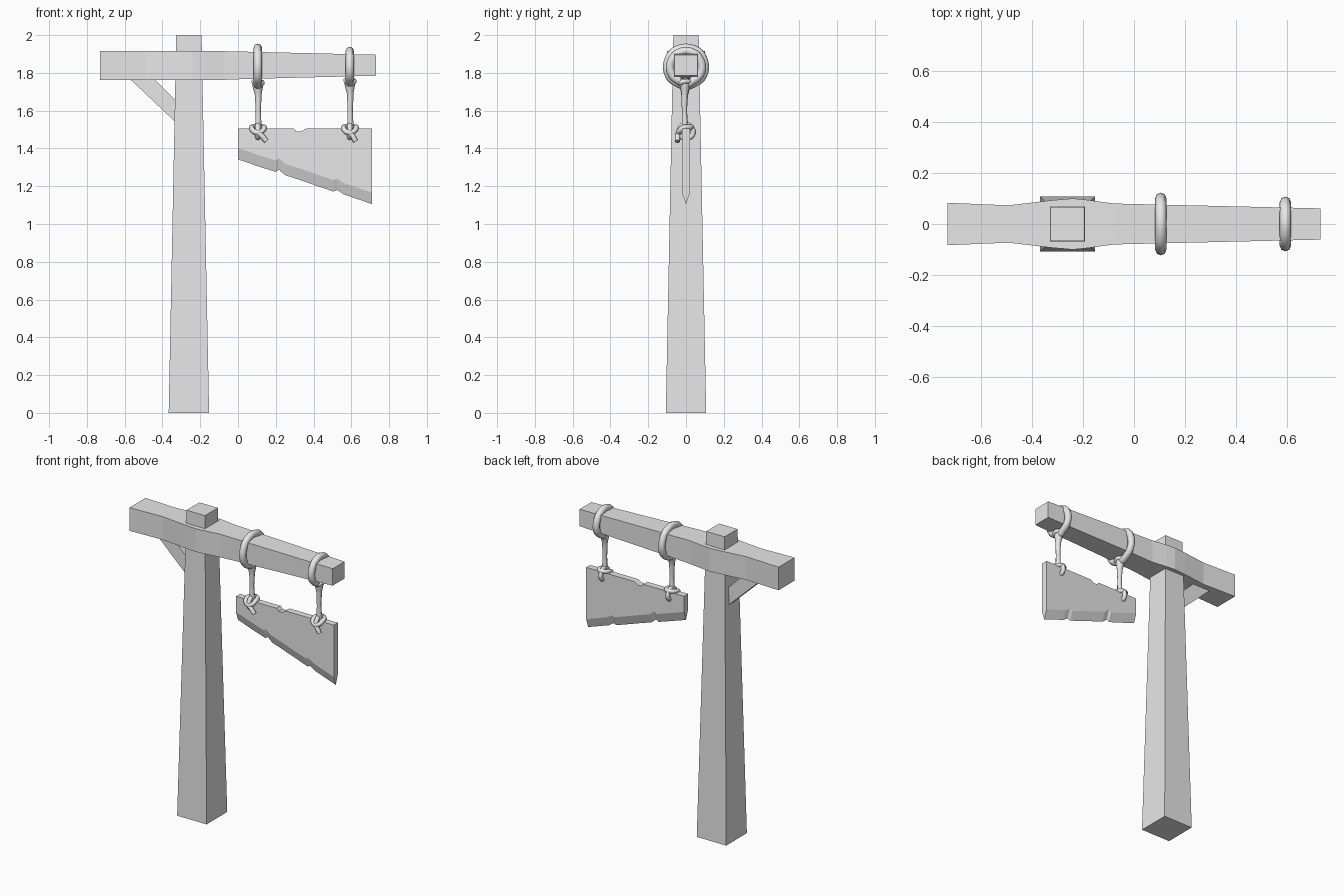
import bpy, bmesh, math
from mathutils import Vector

if "Cube" in bpy.data.objects:
    bpy.data.objects.remove(bpy.data.objects["Cube"])

grey = bpy.data.materials.new("weathered grey")
grey.diffuse_color = (0.8, 0.8, 0.8, 1)
grey.use_nodes = True
grey.node_tree.nodes["Principled BSDF"].inputs["Base Color"].default_value = grey.diffuse_color


def loft(name, rings):
    """Solid through a row of cross-sections with equal point counts."""
    bm = bmesh.new()
    rows = [[bm.verts.new(p) for p in ring] for ring in rings]
    n = len(rows[0])
    for a, b in zip(rows, rows[1:]):
        for i in range(n):
            j = (i + 1) % n
            bm.faces.new((a[i], a[j], b[j], b[i]))
    bm.faces.new(rows[0])
    bm.faces.new(rows[-1])
    bmesh.ops.recalc_face_normals(bm, faces=bm.faces)
    me = bpy.data.meshes.new(name)
    bm.to_mesh(me)
    bm.free()
    me.materials.append(grey)
    ob = bpy.data.objects.new(name, me)
    bpy.context.collection.objects.link(ob)
    return ob


def rope(name, points, radius, closed=False):
    """Smooth round tube; each point is (x, y, z) or (x, y, z, thickness)."""
    cu = bpy.data.curves.new(name, 'CURVE')
    cu.dimensions = '3D'
    cu.bevel_depth = radius
    cu.bevel_resolution = 2
    cu.resolution_u = 4
    cu.use_fill_caps = True
    sp = cu.splines.new('BEZIER')
    sp.bezier_points.add(len(points) - 1)
    for bp, p in zip(sp.bezier_points, points):
        bp.co = p[:3]
        bp.radius = p[3] if len(p) > 3 else 1
        bp.handle_left_type = bp.handle_right_type = 'AUTO'
    sp.use_cyclic_u = closed
    cu.materials.append(grey)
    ob = bpy.data.objects.new(name, cu)
    bpy.context.collection.objects.link(ob)
    bpy.ops.object.select_all(action='DESELECT')
    ob.select_set(True)
    bpy.context.view_layer.objects.active = ob
    bpy.ops.object.convert(target='MESH')
    bpy.ops.object.shade_smooth_by_angle(angle=math.radians(50))


# Tapered square post
loft("post", [[(-0.26 + sx * h, sy * h, z) for sx, sy in ((-1, -1), (1, -1), (1, 1), (-1, 1))]
              for z, h in ((0, 0.107), (2, 0.067))])

# Cross beam, swelling around the post: x, half width, bottom, top
stations = [(-0.73, 0.083, 1.763, 1.915), (-0.49, 0.073, 1.763, 1.915),
            (-0.32, 0.093, 1.763, 1.915), (-0.24, 0.1, 1.763, 1.915),
            (-0.18, 0.094, 1.763, 1.915), (-0.08, 0.08, 1.763, 1.915),
            (0.05, 0.077, 1.768, 1.912), (0.73, 0.061, 1.785, 1.896)]
loft("cross_beam", [[(x, -w, b), (x, w, b), (x, w, t), (x, -w, t)]
                    for x, w, b, t in stations])

# Diagonal brace under the short end of the beam
loft("brace", [[(x, y, z) for x, z in ((-0.58, 1.775), (-0.45, 1.775), (-0.31, 1.635), (-0.31, 1.52))]
               for y in (-0.035, 0.035)])

# Hanging board with chipped edges and a sharpened underside: x, bottom, top
board = [(0, 1.342, 1.505), (0.1, 1.308, 1.505), (0.2, 1.275, 1.505), (0.215, 1.288, 1.505),
         (0.25, 1.259, 1.505), (0.295, 1.244, 1.505), (0.31, 1.239, 1.489), (0.335, 1.231, 1.489),
         (0.36, 1.222, 1.505), (0.505, 1.172, 1.505), (0.525, 1.18, 1.505), (0.56, 1.157, 1.505),
         (0.71, 1.105, 1.505)]
loft("hanging_board", [[(x, -0.021, t), (x, -0.021, b + 0.06), (x, 0, b),
                        (x, 0.021, b + 0.06), (x, 0.021, t)] for x, b, t in board])

# Two ropes: position, loop half width, loop bottom and top, tail sideways reach
for side, x, w, lo, hi, tail in (("left", 0.105, 0.09, 1.742, 1.923, 0.045),
                                 ("right", 0.592, 0.077, 1.75, 1.909, 0.03)):
    # Loop around the beam
    c = 0.045
    rope(side + "_beam_loop",
         [(x, -w, lo + c), (x, -w, hi - c), (x, -w + c, hi), (x, w - c, hi),
          (x, w, hi - c), (x, w, lo + c), (x, w - c, lo + 0.005), (x, 0, lo - 0.01),
          (x, -w + c, lo + 0.005)], 0.022, True)
    # Bound knot beneath the beam, running into the hanging strand
    rope(side + "_strand",
         [(x, -0.005, lo + 0.02, 1.9), (x, -0.005, lo - 0.015, 1.7),
          (x + 0.002, -0.007, lo - 0.06, 1.1), (x + 0.002, -0.008, 1.6, 0.85),
          (x + 0.003, -0.005, 1.5, 1.1)], 0.016)
    rope(side + "_binding",
         [(x - 0.022, -0.01, lo + 0.012), (x, -0.032, lo - 0.005), (x + 0.024, -0.01, lo + 0.005),
          (x, 0.02, lo + 0.005)], 0.013, True)
    # Knot through the board with a short loose tail
    rope(side + "_board_loop",
         [(x, -0.034, 1.47), (x, -0.03, 1.51), (x, 0, 1.525), (x, 0.03, 1.51),
          (x, 0.034, 1.47), (x, 0, 1.455)], 0.014, True)
    rope(side + "_knot",
         [(x - 0.032, -0.02, 1.505), (x - 0.012, -0.04, 1.485), (x + 0.018, -0.038, 1.488),
          (x + 0.034, -0.015, 1.51), (x + 0.02, 0.022, 1.512), (x - 0.02, 0.022, 1.515)], 0.014, True)
    rope(side + "_tail",
         [(x - 0.015, -0.035, 1.495), (x + tail * 0.4, -0.044, 1.47),
          (x + tail, -0.045, 1.438)], 0.014)
